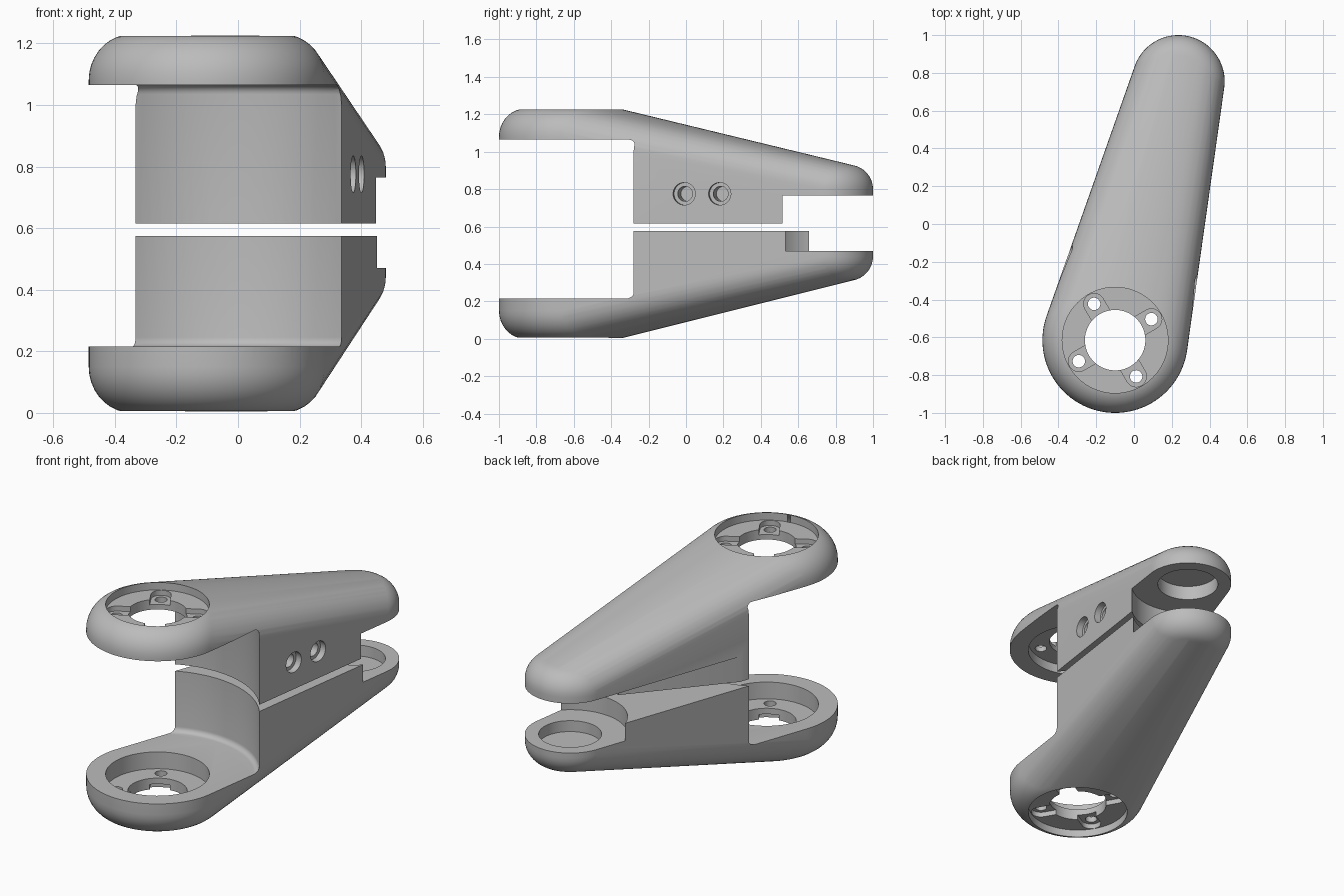
import bpy, bmesh
from math import sin, cos, pi, atan2
from mathutils import Vector, Matrix

if "Cube" in bpy.data.objects:
    bpy.data.objects.remove(bpy.data.objects["Cube"])

grey = bpy.data.materials.new("plain grey")
grey.use_nodes = True
colour = (0.5, 0.5, 0.5, 1)
grey.diffuse_color = colour
grey.node_tree.nodes["Principled BSDF"].inputs["Base Color"].default_value = colour

BIG, BIG_R = Vector((-0.10, -0.615)), 0.385      # large joint
TIP, TIP_R = Vector((0.235, 0.755)), 0.245       # small joint
SEG = 96


def finish(bm, name):
    bmesh.ops.recalc_face_normals(bm, faces=bm.faces)
    me = bpy.data.meshes.new(name)
    bm.to_mesh(me)
    bm.free()
    ob = bpy.data.objects.new(name, me)
    bpy.context.collection.objects.link(ob)
    return ob


def ring(bm, c, r, z):
    return [bm.verts.new((c.x + r * cos(2 * pi * i / SEG), c.y + r * sin(2 * pi * i / SEG), z))
            for i in range(SEG)]


def dome(bm, c, r, z_edge, z_top, inset, steps=9):
    for k in range(steps + 1):
        a = pi / 2 * k / steps
        ring(bm, c, r - inset * (1 - cos(a)), z_edge + (z_top - z_edge) * sin(a))


def shell(name, z_mid, big, tip):
    """Hull around two domed discs, with straight sides down to the split plane."""
    bm = bmesh.new()
    for c, r, (edge, top, inset) in ((BIG, BIG_R, big), (TIP, TIP_R, tip)):
        ring(bm, c, r, z_mid)
        dome(bm, c, r, edge, top, inset)
    out = bmesh.ops.convex_hull(bm, input=bm.verts)
    bmesh.ops.delete(bm, geom=[v for v in bm.verts if not v.link_faces], context='VERTS')
    bmesh.ops.dissolve_limit(bm, angle_limit=0.002, verts=bm.verts, edges=bm.edges)
    ob = finish(bm, name)
    ob.data.materials.append(grey)
    return ob


def cut(ob, cutter):
    cutter.hide_render = True
    mod = ob.modifiers.new("cut", 'BOOLEAN')
    mod.object, mod.operation, mod.solver = cutter, 'DIFFERENCE', 'EXACT'
    bpy.ops.object.select_all(action='DESELECT')
    bpy.context.view_layer.objects.active = ob
    ob.select_set(True)
    bpy.ops.object.modifier_apply(modifier=mod.name)
    bpy.data.objects.remove(cutter)


def prism(points, z0, z1):
    bm = bmesh.new()
    face = bm.faces.new([bm.verts.new((x, y, z0)) for x, y in points])
    ext = bmesh.ops.extrude_face_region(bm, geom=[face])["geom"]
    verts = [g for g in ext if isinstance(g, bmesh.types.BMVert)]
    bmesh.ops.translate(bm, verts=verts, vec=(0, 0, z1 - z0))
    return finish(bm, "cutter")


def disc(c, r, z0, z1, seg=SEG):
    return prism([(c.x + r * cos(2 * pi * i / seg), c.y + r * sin(2 * pi * i / seg))
                  for i in range(seg)], z0, z1)


def rounded_disc(c, r, z_open, z_end, fillet):
    """Cylinder whose rim at z_end is rounded, leaving a fillet in the cut."""
    bm = bmesh.new()
    s = 1 if z_end > z_open else -1
    ring(bm, c, r, z_open)
    dome(bm, c, r, z_end - s * fillet, z_end, fillet, 5)
    bmesh.ops.convex_hull(bm, input=bm.verts)
    return finish(bm, "cutter")


def slot(c, direction, length, half):
    """Round-ended slot outline running outward from the centre."""
    base = atan2(direction.y, direction.x)
    end = c + direction * length
    pts = [end + half * Vector((cos(base + a), sin(base + a)))
           for a in [pi * (k / 16 - 0.5) for k in range(17)]]
    side = half * Vector((-direction.y, direction.x))
    return [tuple(p) for p in pts + [c + side, c - side]]


def mount(ob, s, outer, inner, recess, pocket):
    """Large joint: outer recess, inner pocket, bore, and four slotted screw holes."""
    cut(ob, disc(BIG, 0.28, recess, outer + s * 0.1))
    cut(ob, disc(BIG, 0.28, pocket, inner - s * 0.06))
    cut(ob, disc(BIG, 0.16, inner - s * 0.1, outer + s * 0.1))
    for k in range(4):
        a = pi * 0.167 + k * pi / 2
        d = Vector((cos(a), sin(a)))
        cut(ob, prism(slot(BIG, d, 0.222, 0.055), recess - s * 0.03, recess + s * 0.02))
        cut(ob, disc(BIG + d * 0.222, 0.033, inner - s * 0.1, outer + s * 0.1, 32))


# upper half
upper = shell("upper_arm_half", 0.615, (1.08, 1.23, 0.14), (0.80, 0.93, 0.13))
cut(upper, rounded_disc(BIG, 0.55, 0.5, 1.065, 0.03))
cut(upper, disc(TIP, 0.32, 0.5, 0.765))
cut(upper, prism([(-0.35, -0.105), (0.17, 0.503), (0.2, 0.9), (-0.4, 0.9)], 0.5, 0.765))
cut(upper, disc(TIP, 0.17, 0.7, 0.85))
mount(upper, 1, 1.23, 1.065, 1.18, 1.12)

# counterbored bolt holes in the side wall
normal = Vector((0.99, -0.14, 0)).normalized()
turn = normal.to_track_quat('Z', 'Y').to_matrix().to_4x4()
for y, x in ((-0.01, 0.376), (0.18, 0.403)):
    for r, depth in ((0.06, 0.04), (0.04, 0.16)):
        hole = disc(Vector((0, 0)), r, -depth, 0.1, 40)
        hole.data.transform(Matrix.Translation((x, y, 0.775)) @ turn)
        cut(upper, hole)

# lower half
lower = shell("lower_arm_half", 0.575, (0.15, 0.0, 0.14), (0.44, 0.31, 0.13))
cut(lower, rounded_disc(BIG, 0.55, 0.7, 0.215, 0.03))
cut(lower, disc(TIP, 0.31, 0.47, 0.7))
cut(lower, disc(TIP, 0.17, 0.405, 0.55))
mount(lower, -1, 0.0, 0.215, 0.05, 0.115)

for ob in (upper, lower):
    bpy.ops.object.select_all(action='DESELECT')
    bpy.context.view_layer.objects.active = ob
    ob.select_set(True)
    bpy.ops.object.shade_smooth_by_angle(angle=0.5)
